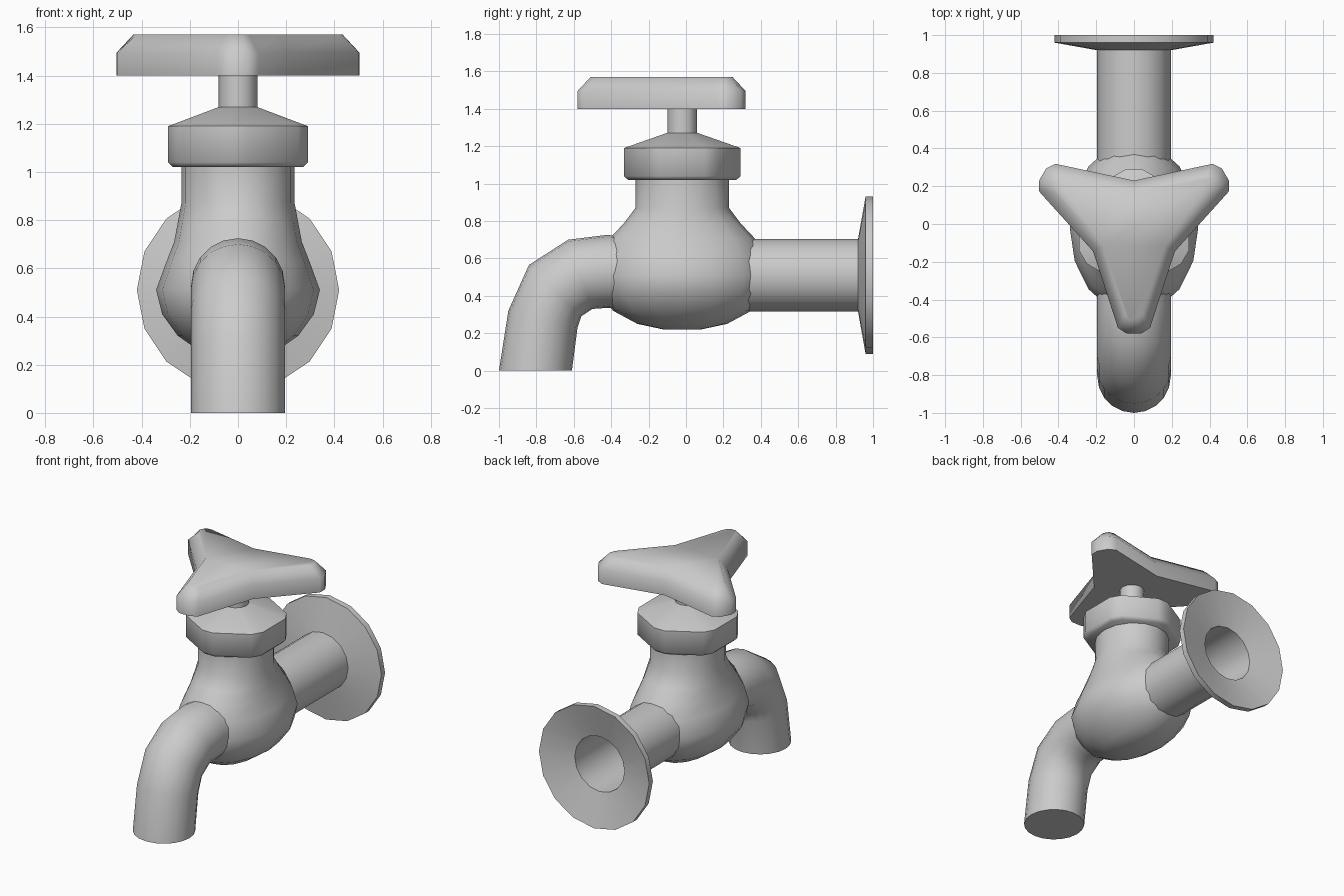
import bpy, bmesh
from math import sin, cos, pi, radians
from mathutils import Vector

cube = bpy.data.objects.get("Cube")
if cube:
    bpy.data.objects.remove(cube, do_unlink=True)

metal = bpy.data.materials.new("brushed_grey")
metal.use_nodes = True
metal.diffuse_color = (0.6, 0.6, 0.6, 1)
metal.node_tree.nodes["Principled BSDF"].inputs["Base Color"].default_value = (0.6, 0.6, 0.6, 1)

AXIS_Y = -0.02   # y of the vertical axis through body, nut and stem
PIPE_Z = 0.51    # height of the inlet pipe axis


def loft(name, rings, angle=45, cap_start=True, cap_end=True):
    """Skin a list of closed point rings of equal length."""
    bm = bmesh.new()
    loops = [[bm.verts.new(p) for p in ring] for ring in rings]
    n = len(loops[0])
    for a, b in zip(loops, loops[1:]):
        for i in range(n):
            j = (i + 1) % n
            bm.faces.new((a[i], a[j], b[j], b[i]))
    if cap_start:
        bm.faces.new(loops[0][::-1])
    if cap_end:
        bm.faces.new(loops[-1])
    bmesh.ops.recalc_face_normals(bm, faces=bm.faces)
    mesh = bpy.data.meshes.new(name)
    bm.to_mesh(mesh)
    bm.free()
    mesh.materials.append(metal)
    obj = bpy.data.objects.new(name, mesh)
    bpy.context.collection.objects.link(obj)
    bpy.ops.object.select_all(action='DESELECT')
    obj.select_set(True)
    bpy.context.view_layer.objects.active = obj
    bpy.ops.object.shade_smooth_by_angle(angle=radians(angle))
    return obj


def ellipse(z, rx, ry, n=16):
    return [(rx * cos(2 * pi * i / n), AXIS_Y + ry * sin(2 * pi * i / n), z) for i in range(n)]


def pipe_ring(y, r, n=16):
    return [(r * cos(2 * pi * i / n), y, PIPE_Z + r * sin(2 * pi * i / n)) for i in range(n)]


# Bulbous body with straight neck
body = [(0.22, 0.08, 0.10), (0.25, 0.15, 0.24), (0.32, 0.25, 0.37), (0.41, 0.315, 0.44),
        (0.51, 0.34, 0.46), (0.62, 0.30, 0.44), (0.71, 0.265, 0.385), (0.79, 0.25, 0.31),
        (0.87, 0.235, 0.25), (1.03, 0.235, 0.25)]
loft("valve_body", [ellipse(*ring) for ring in body])

# Spout, defined by its upper and lower outline
spout = [((-0.10, 0.71), (-0.10, 0.32)), ((-0.43, 0.725), (-0.43, 0.335)),
         ((-0.63, 0.70), (-0.50, 0.33)), ((-0.84, 0.565), (-0.56, 0.29)),
         ((-0.95, 0.32), (-0.58, 0.23)), ((-1.0, 0.0), (-0.61, 0.0))]
rings = []
for top, low in spout:
    top, low = Vector((0, *top)), Vector((0, *low))
    mid, half = (top + low) / 2, (top - low) / 2
    rings.append([mid + half * sin(2 * pi * i / 20) + Vector((0.195 * cos(2 * pi * i / 20), 0, 0))
                  for i in range(20)])
loft("spout", rings)

# Inlet pipe with dished wall flange and open bore
pipe = [(0.1, 0.195), (0.92, 0.195), (0.96, 0.42), (1.0, 0.42), (0.94, 0.19), (0.3, 0.185)]
loft("inlet_pipe_and_flange", [pipe_ring(*ring) for ring in pipe])


# Hexagonal bonnet nut with cut corners
def hex_ring(z, scale):
    points = []
    for k in range(6):
        a = pi / 2 + k * pi / 3
        out, side = Vector((cos(a), sin(a), 0)), Vector((-sin(a), cos(a), 0))
        for s in (-1, 1):
            points.append((out * 0.312 + side * s * 0.04) * scale + Vector((0, AXIS_Y, z)))
    return points


loft("bonnet_nut", [hex_ring(1.02, 0.93), hex_ring(1.04, 1), hex_ring(1.19, 1),
                    hex_ring(1.27, 0.27)], angle=50)

# Stem
loft("stem", [ellipse(z, 0.08, 0.08, 12) for z in (1.24, 1.42)])


# Three-armed handle
def handle_ring(z, tip, width, waist):
    points = []
    for k in range(3):
        a = -pi / 2 + k * 2 * pi / 3
        out, side = Vector((cos(a), sin(a), 0)), Vector((-sin(a), cos(a), 0))
        for along, across in ((tip - 0.03, -width), (tip, -width * 0.45),
                              (tip, width * 0.45), (tip - 0.03, width)):
            points.append(out * along + side * across + Vector((0, AXIS_Y, z)))
        b = a + pi / 3
        points.append(Vector((waist * cos(b), AXIS_Y + waist * sin(b), z)))
    return points


loft("handle", [handle_ring(1.40, 0.56, 0.085, 0.25), handle_ring(1.495, 0.56, 0.085, 0.25),
                handle_ring(1.57, 0.49, 0.045, 0.19)], angle=60)
